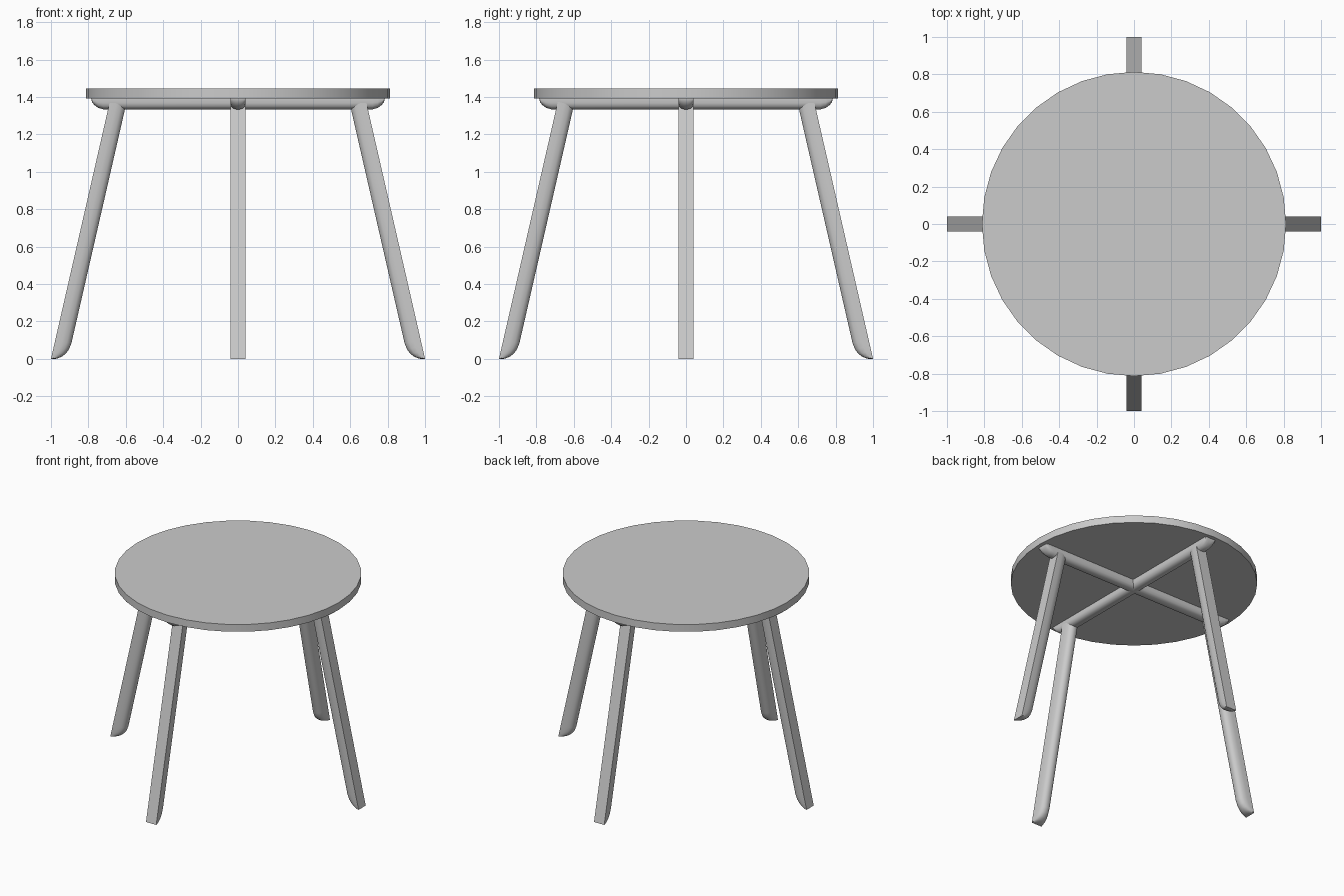
import bpy, bmesh, math
from mathutils import Vector, Matrix

if "Cube" in bpy.data.objects:
    bpy.data.objects.remove(bpy.data.objects["Cube"])

HALF_W = 0.041
# D-shaped section: flat back, rounded belly (half width factor, depth factor)
SECTION = [(1, 0), (1, 0.42), (0.88, 0.72), (0.62, 0.91), (0.25, 1)]
SECTION += [(-w, d) for w, d in reversed(SECTION)]


def finish(obj, angle=40):
    bpy.ops.object.select_all(action='DESELECT')
    obj.select_set(True)
    bpy.context.view_layer.objects.active = obj
    bpy.ops.object.shade_smooth_by_angle(angle=math.radians(angle))


def bar(name, origin, axis, depth_dir, stations, turn):
    """Loft the D section through (distance, depth) stations, then turn about z."""
    bm = bmesh.new()
    origin, axis, depth_dir = Vector(origin), Vector(axis), Vector(depth_dir)
    rings = []
    for s, d in stations:
        rings.append([bm.verts.new(origin + axis * s + depth_dir * (d * k)
                                   + Vector((0, HALF_W * w, 0))) for w, k in SECTION])
    n = len(SECTION)
    for a, b in zip(rings, rings[1:]):
        for i in range(n):
            j = (i + 1) % n
            bm.faces.new((a[i], a[j], b[j], b[i]))
    bm.faces.new(rings[0])
    bm.faces.new(rings[-1])
    bmesh.ops.recalc_face_normals(bm, faces=bm.faces)
    bm.transform(Matrix.Rotation(turn, 4, 'Z'))
    mesh = bpy.data.meshes.new(name)
    bm.to_mesh(mesh)
    bm.free()
    obj = bpy.data.objects.new(name, mesh)
    bpy.context.collection.objects.link(obj)
    finish(obj)


# Round top
bpy.ops.mesh.primitive_cylinder_add(vertices=36, radius=0.813, depth=0.053,
                                    location=(0, 0, 1.4185))
top = bpy.context.object
top.name = "table_top"
finish(top)

# Crossed support beams with rounded-under ends
END = [(0, 0.002), (0.004, 0.018), (0.017, 0.035), (0.038, 0.05), (0.065, 0.058)]
LENGTH = 1.57
beam = END + [(LENGTH - s, d) for s, d in reversed(END)]
for i, name in enumerate(("beam_side_to_side", "beam_front_to_back")):
    bar(name, (LENGTH / 2, 0, 1.392), (-1, 0, 0), (0, 0, -1), beam, i * math.pi / 2)

# Four splayed legs with feet rounded on the inner side
tilt = math.atan2(0.305, 1.333)
c, s = math.cos(tilt), math.sin(tilt)
leg = [(0.0005, 0.002), (0.007, 0.028), (0.022, 0.052), (0.043, 0.070),
       (0.070, 0.082), (0.105, 0.088), (1.41, 0.088)]
for i, name in enumerate(("leg_right", "leg_back", "leg_left", "leg_front")):
    bar(name, (1, 0, 0), (-s, 0, c), (-c, 0, -s), leg, i * math.pi / 2)
